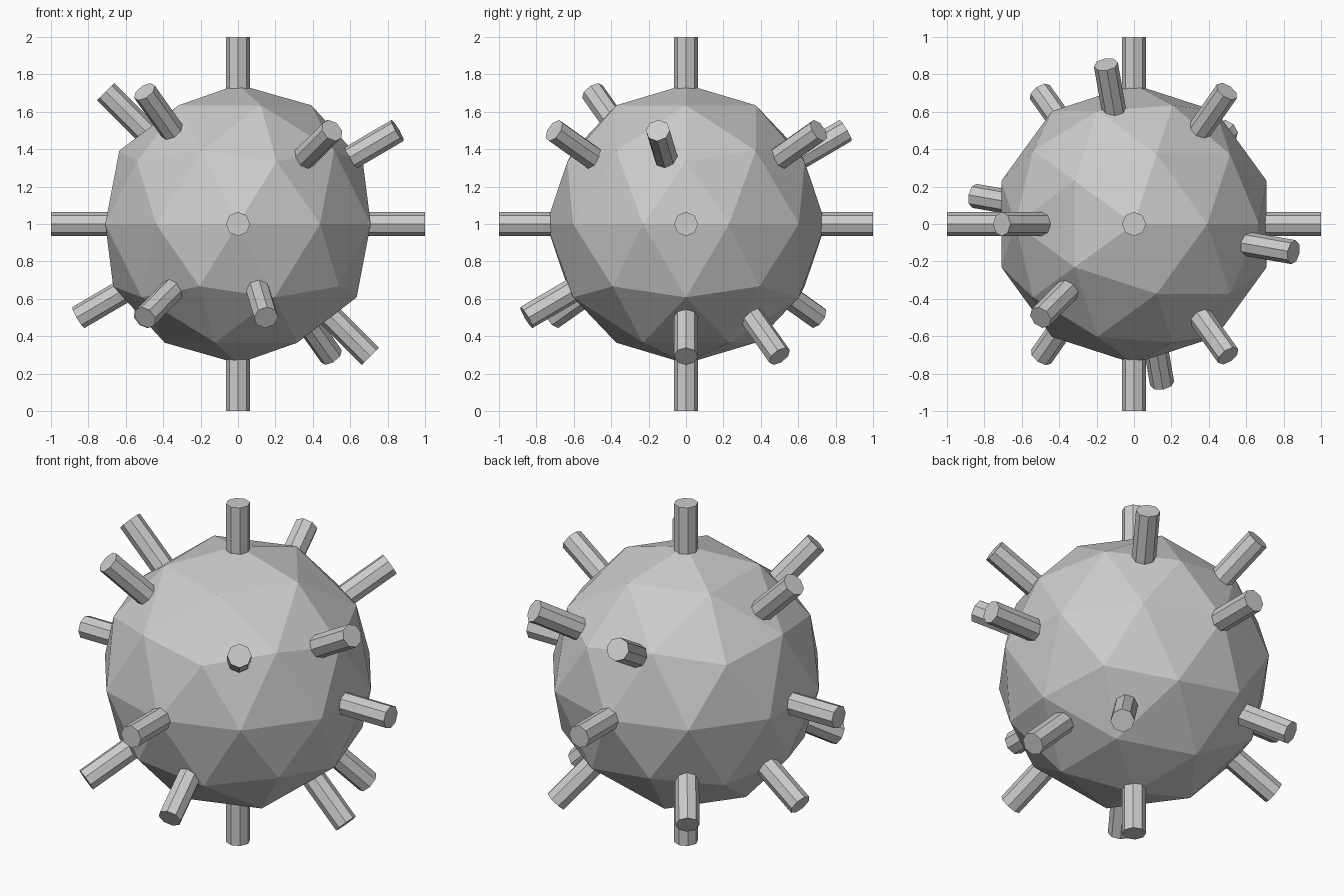
import bpy
from math import radians

if "Cube" in bpy.data.objects:
    bpy.data.objects.remove(bpy.data.objects["Cube"])

CENTRE = (0, 0, 1)

# Faceted body
bpy.ops.mesh.primitive_ico_sphere_add(subdivisions=2, radius=0.746, location=CENTRE)
bpy.context.object.name = "body"


def spike_pair(name, azimuth, elevation):
    """Octagonal rod through the body centre, forming two opposite spikes."""
    bpy.ops.mesh.primitive_cylinder_add(
        vertices=8, radius=0.065, depth=2, location=CENTRE,
        rotation=(0, radians(90 - elevation), radians(azimuth)))
    bpy.context.object.name = name


# Spikes along the three axes
spike_pair("spikes_vertical", 0, 90)
spike_pair("spikes_side", 0, 0)
spike_pair("spikes_front_back", 90, 0)

# Slanted spikes: azimuth and elevation of the upper end
slanted = [(-10, 30), (55, 30), (100, 30), (-54.5, 30), (180, 45), (225, 45)]
for i, (azimuth, elevation) in enumerate(slanted, 1):
    spike_pair(f"spikes_slanted_{i}", azimuth, elevation)
